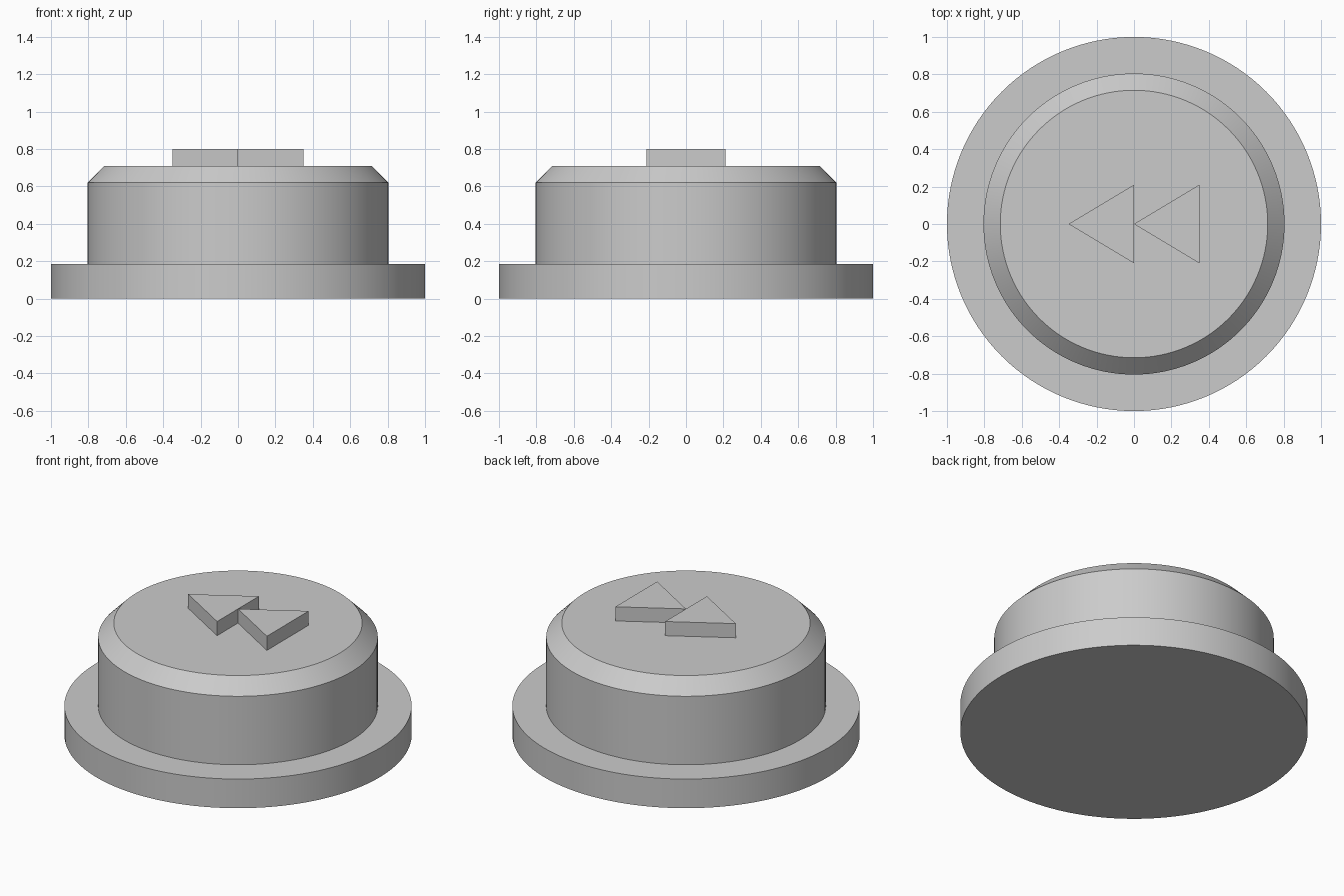
import bpy
import bmesh
import math

if "Cube" in bpy.data.objects:
    bpy.data.objects.remove(bpy.data.objects["Cube"], do_unlink=True)

GREY = (0.6, 0.6, 0.6, 1.0)
grey = bpy.data.materials.new("grey_plastic")
grey.use_nodes = True
grey.diffuse_color = GREY
grey.node_tree.nodes["Principled BSDF"].inputs["Base Color"].default_value = GREY


def add_object(name, bm):
    bmesh.ops.recalc_face_normals(bm, faces=bm.faces)
    mesh = bpy.data.meshes.new(name)
    bm.to_mesh(mesh)
    bm.free()
    mesh.materials.append(grey)
    obj = bpy.data.objects.new(name, mesh)
    bpy.context.collection.objects.link(obj)
    return obj


def turned(name, profile, sides=128):
    """Closed solid of revolution from (radius, height) pairs, bottom to top."""
    bm = bmesh.new()
    rings = []
    for r, z in profile:
        angles = [2 * math.pi * i / sides for i in range(sides)]
        rings.append([bm.verts.new((r * math.cos(a), r * math.sin(a), z)) for a in angles])
    for low, high in zip(rings, rings[1:]):
        for i in range(sides):
            j = (i + 1) % sides
            bm.faces.new((low[i], low[j], high[j], high[i]))
    bm.faces.new(rings[0])
    bm.faces.new(rings[-1])
    obj = add_object(name, bm)
    bpy.ops.object.select_all(action="DESELECT")
    obj.select_set(True)
    bpy.context.view_layer.objects.active = obj
    bpy.ops.object.shade_smooth_by_angle(angle=math.radians(30))


def arrow(name, tip_x, length=0.35, half_width=0.21, bottom=0.71, top=0.8):
    """Triangular prism pointing towards -x."""
    bm = bmesh.new()
    outline = ((tip_x, 0), (tip_x + length, -half_width), (tip_x + length, half_width))
    face = bm.faces.new([bm.verts.new((x, y, bottom)) for x, y in outline])
    raised = bmesh.ops.extrude_face_region(bm, geom=[face], use_keep_orig=True)
    verts = [v for v in raised["geom"] if isinstance(v, bmesh.types.BMVert)]
    bmesh.ops.translate(bm, verts=verts, vec=(0, 0, top - bottom))
    add_object(name, bm)


# Wide base flange
turned("base_flange", [(1.0, 0), (1.0, 0.185)])

# Button cap with a chamfered rim
turned("button_cap", [(0.805, 0.185), (0.805, 0.62), (0.715, 0.71)])

# Pair of raised arrows on the cap
arrow("right_arrow", -0.35)
arrow("left_arrow", 0.0)
